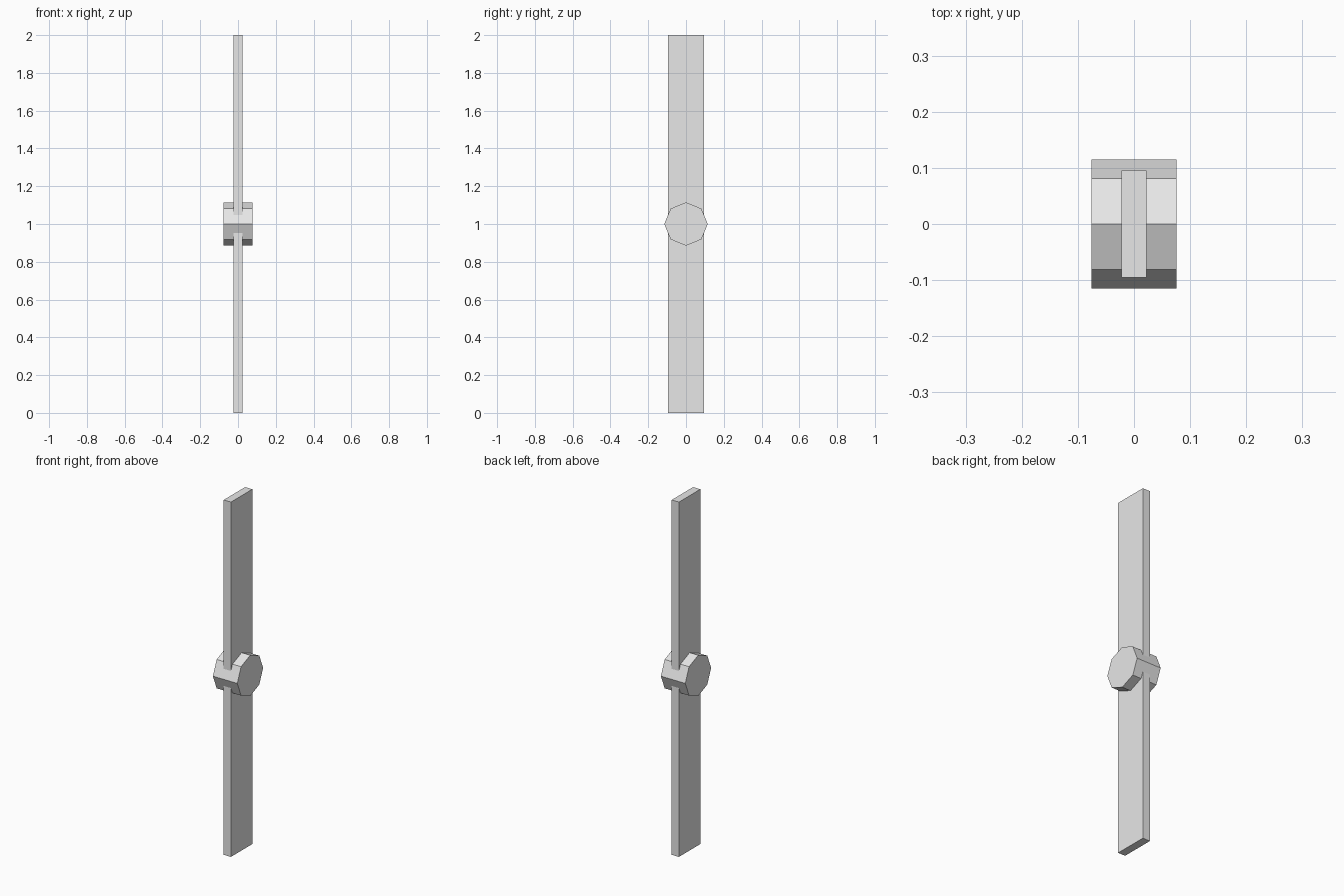
import bpy
import math

if "Cube" in bpy.data.objects:
    bpy.data.objects.remove(bpy.data.objects["Cube"])

grey = bpy.data.materials.new("light_grey")
grey.diffuse_color = (0.8, 0.8, 0.8, 1.0)
grey.use_nodes = True
grey.node_tree.nodes["Principled BSDF"].inputs["Base Color"].default_value = grey.diffuse_color


def finish(name):
    obj = bpy.context.object
    obj.name = name
    obj.data.materials.append(grey)
    return obj


# Long flat blade running the full height
bpy.ops.mesh.primitive_cube_add(size=1, location=(0, 0, 1))
blade = finish("blade")
blade.scale = (0.045, 0.19, 2.0)

# Eight-sided hub across the middle, one corner pointing straight up
bpy.ops.mesh.primitive_cylinder_add(
    vertices=8, radius=0.115, depth=0.152,
    location=(0, 0, 1), rotation=(0, math.pi / 2, 0))
hub = finish("hub")
